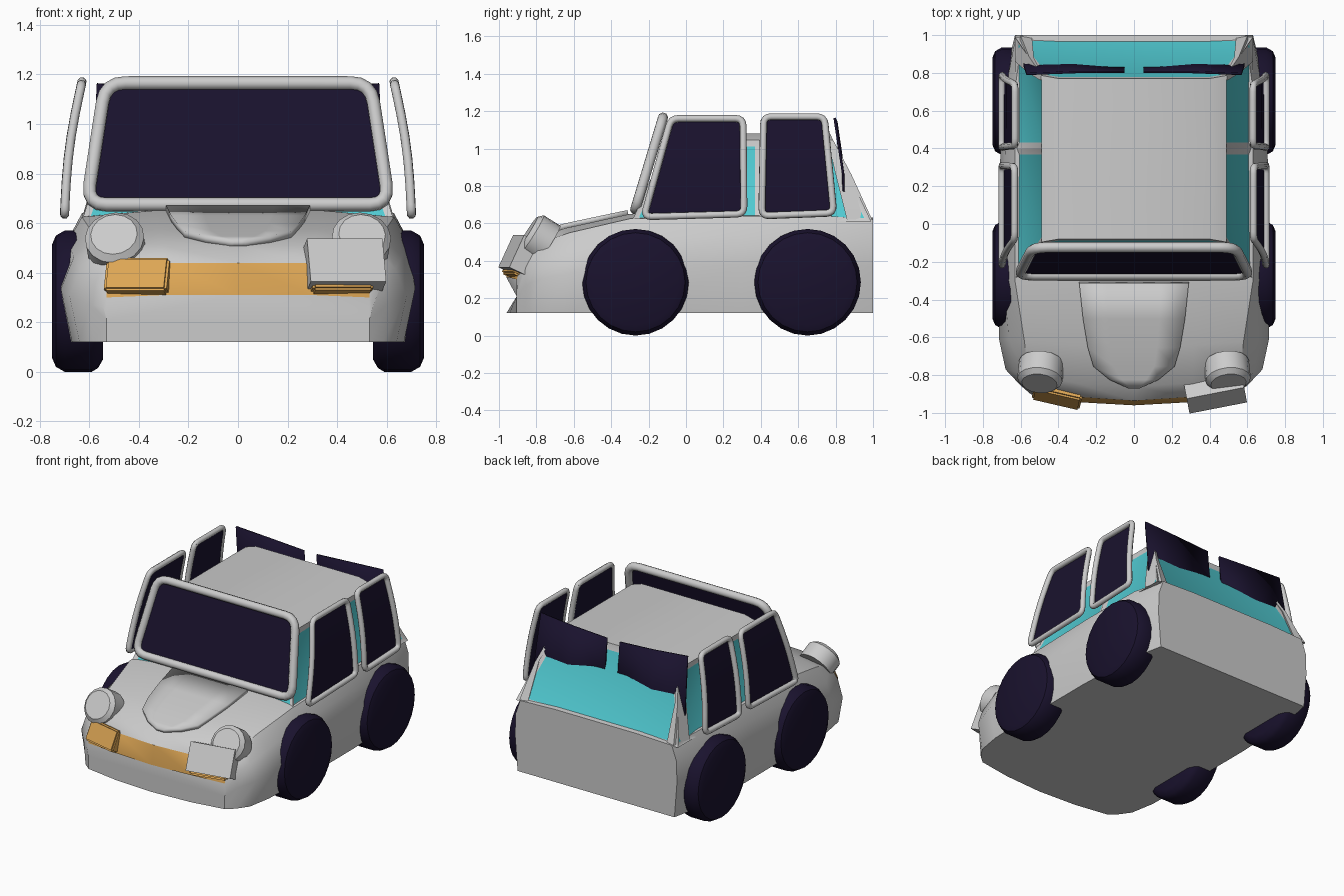
import bpy, bmesh
from math import sin, pi, radians
from mathutils import Vector

if "Cube" in bpy.data.objects:
    bpy.data.objects.remove(bpy.data.objects["Cube"])


def material(name, rgb):
    m = bpy.data.materials.new(name)
    m.diffuse_color = (*rgb, 1)
    m.use_nodes = True
    m.node_tree.nodes["Principled BSDF"].inputs["Base Color"].default_value = m.diffuse_color
    return m


DARK = material("dark_violet", (0.010, 0.006, 0.027))
CYAN = material("cyan_glass", (0.08, 0.58, 0.63))
ORANGE = material("orange", (0.72, 0.38, 0.09))
GREY = material("grey", (0.8, 0.8, 0.8))


def finish(name, bm, mats=(), angle=35):
    bmesh.ops.recalc_face_normals(bm, faces=bm.faces)
    me = bpy.data.meshes.new(name)
    bm.to_mesh(me)
    bm.free()
    ob = bpy.data.objects.new(name, me)
    bpy.context.collection.objects.link(ob)
    for m in mats:
        me.materials.append(m)
    bpy.ops.object.select_all(action='DESELECT')
    ob.select_set(True)
    bpy.context.view_layer.objects.active = ob
    bpy.ops.object.shade_smooth_by_angle(angle=radians(angle))
    return ob


def loft(bm, rings):
    """Closed rings joined in order and capped; returns side faces per span and the caps."""
    vs = [[bm.verts.new(p) for p in r] for r in rings]
    n = len(vs[0])
    spans = [[bm.faces.new((a[i], a[(i + 1) % n], b[(i + 1) % n], b[i])) for i in range(n)]
             for a, b in zip(vs, vs[1:])]
    return spans, bm.faces.new(vs[0][::-1]), bm.faces.new(vs[-1])


def grid(bm, rows):
    vs = [[bm.verts.new(p) for p in r] for r in rows]
    for a, b in zip(vs, vs[1:]):
        for i in range(len(a) - 1):
            bm.faces.new((a[i], a[i + 1], b[i + 1], b[i]))


def pane(name, corners, place, n=6):
    """Glass sheet from 4 flat corners (bottom-left, bottom-right, top-right, top-left)."""
    a, b, c, d = [Vector(p) for p in corners]
    bm = bmesh.new()
    grid(bm, [[place(*a.lerp(b, i / n).lerp(d.lerp(c, i / n), j / n)) for i in range(n + 1)]
              for j in range(n + 1)])
    return finish(name, bm, [DARK])


def frame(name, corners, place, r, rad):
    """Tube around a flat outline with rounded corners."""
    pts = []
    cs = [Vector(p) for p in corners]
    for i, p in enumerate(cs):
        q, s = cs[i - 1], cs[(i + 1) % len(cs)]
        a, b = p + (q - p).normalized() * rad, p + (s - p).normalized() * rad
        pts += [a.lerp(p, t / 4).lerp(p.lerp(b, t / 4), t / 4) for t in range(5)]
        e = s + (p - s).normalized() * rad
        pts += [b.lerp(e, t / 5) for t in range(1, 5)]
    cu = bpy.data.curves.new(name, 'CURVE')
    cu.dimensions = '3D'
    cu.bevel_depth, cu.bevel_resolution = r, 2
    sp = cu.splines.new('POLY')
    sp.points.add(len(pts) - 1)
    for k, p in zip(sp.points, pts):
        k.co = (*place(*p), 1)
    sp.use_cyclic_u = sp.use_smooth = True
    ob = bpy.data.objects.new(name, cu)
    bpy.context.collection.objects.link(ob)


# lower body: y, bottom / middle / shoulder half-widths, shoulder z, top z, nose curve
stations = [(-.96, .53, .53, .53, .30, .31, .07), (-.935, .585, .60, .53, .42, .44, .08),
            (-.86, .64, .68, .56, .49, .51, .07), (-.65, .67, .715, .58, .55, .575, .03),
            (-.30, .68, .715, .63, .625, .65, 0), (.30, .68, .71, .63, .64, .655, 0),
            (.75, .66, .69, .625, .64, .655, 0), (1.0, .61, .63, .59, .62, .63, 0)]
rings = []
for y, wb, wm, ws, zs, zt, bend in stations:
    zm = .12 + .5 * (zs - .12)
    half = [(wb * .55, .12), (wb, .12), (wm, zm), ((wm + ws) / 2 + .015, (zm + zs) / 2 + .05 * (zs - .12)),
            (ws, zs), (ws * .55, zt)]
    prof = [(0, .12)] + half + [(0, zt)] + [(-x, z) for x, z in half[::-1]]
    rings.append([(x, y + bend * (x / .6) ** 2, z) for x, z in prof])
bm = bmesh.new()
spans, _, _ = loft(bm, rings)
for f in spans[0][5:9]:          # grille band
    f.material_index = 1
finish("body", bm, [GREY, ORANGE])

# cabin with recessed windows
prof = [(.63, .61), (.49, 1.045), (.40, 1.08), (-.40, 1.08), (-.49, 1.045), (-.63, .61)]
rings = [[(x, b + (t - b) * (z - .61) / .47, z) for x, z in prof]
         for b, t in ((-.29, -.08), (.40, .40), (.99, .77))]
bm = bmesh.new()
spans, front, back = loft(bm, rings)
glass = [spans[0][0], spans[0][4], spans[1][0], spans[1][4], front, back]
bmesh.ops.recalc_face_normals(bm, faces=bm.faces)
bmesh.ops.inset_individual(bm, faces=glass, thickness=.045, depth=-.012)
for f in glass:
    f.material_index = 1
finish("cabin", bm, [GREY, CYAN])

# bonnet panel
rows = [(-.31, .29, .652), (-.5, .27, .612), (-.65, .245, .58), (-.75, .215, .55),
        (-.82, .13, .528), (-.865, .03, .512)]
bm = bmesh.new()
grid(bm, [[(w * k, y, z + .004) for k in (-1, -.5, 0, .5, 1)] for y, w, z in rows])
ob = finish("bonnet_panel", bm)
so = ob.modifiers.new("thickness", 'SOLIDIFY')
so.thickness, so.offset = .03, 0

# windscreen


def screen(x, z):
    return (x, -.27 + .145 * (z - .68) / .48, z)


corners = [(-.61, .675), (.61, .675), (.535, 1.165), (-.535, 1.165)]
frame("windscreen_frame", corners, screen, .028, .08)
pane("windscreen", [(-.59, .68), (.59, .68), (.525, 1.155), (-.525, 1.155)], screen)

# door windows and rear panes
for s, side in ((1, "right"), (-1, "left")):
    def bulge(y, z):
        t = (z - .64) / .53
        return (s * (.70 - .07 * t + .015 * sin(pi * t)), y, z)

    def inner(y, z):
        x, y, z = bulge(y, z)
        return (x - s * .012, y, z)
    for nm, cs in (("front", [(-.225, .635), (.31, .65), (.305, 1.16), (-.08, 1.16)]),
                   ("rear", [(.405, .64), (.79, .655), (.74, 1.17), (.415, 1.17)])):
        frame(f"{side}_{nm}_window_frame", cs, bulge, .019, .04)
        pane(f"{side}_{nm}_window", cs, inner)
    bm = bmesh.new()
    grid(bm, [[(s * .13, .84, .77), (s * .35, .86, .75), (s * .585, .85, .74)],
              [(s * .05, .84, .83), (s * .33, .853, .85), (s * .585, .845, .87)],
              [(s * .05, .81, 1.13), (s * .31, .81, 1.145), (s * .57, .80, 1.165)]])
    ob = finish(f"{side}_back_window", bm, [DARK])
    ob.modifiers.new("thickness", 'SOLIDIFY').thickness = .012

    # rear corner pillar
    bm = bmesh.new()
    loft(bm, [[(s * .63, .86, .62), (s * .60, .995, .62), (s * .54, .985, .62)],
              [(s * .56, .80, .86), (s * .555, .885, .86), (s * .53, .88, .86)],
              [(s * .495, .76, 1.04), (s * .49, .79, 1.04), (s * .48, .78, 1.04)]])
    finish(f"{side}_rear_pillar", bm)

    # wheels
    for nm, y in (("front", -.27), ("rear", .65)):
        bm = bmesh.new()
        loft(bm, [[(s * x, y + r * sin(2 * pi * i / 24), .285 + r * sin(2 * pi * i / 24 + pi / 2))
                   for i in range(24)]
                  for x, r in ((.545, .235), (.565, .27), (.59, .285), (.70, .285), (.735, .265), (.75, .23))])
        finish(f"{side}_{nm}_wheel", bm, [DARK])

    # round headlight
    bm = bmesh.new()
    bmesh.ops.create_cone(bm, cap_ends=True, segments=16, radius1=.12, radius2=.12, depth=.13)
    rim = [e for e in bm.edges if all(v.co.z > 0 for v in e.verts)]
    bmesh.ops.bevel(bm, geom=rim, offset=.025, segments=1, affect='EDGES')
    ob = finish(f"{side}_headlight", bm)
    ob.location = (s * .495, -.79, .52)
    ob.rotation_euler = (radians(58), 0, s * radians(6))


def box(name, loc, size, rot, mat=None, bev=0):
    bm = bmesh.new()
    bmesh.ops.create_cube(bm, size=1)
    bmesh.ops.scale(bm, vec=size, verts=bm.verts)
    if bev:
        bmesh.ops.bevel(bm, geom=bm.edges[:], offset=bev, segments=2, affect='EDGES')
    ob = finish(name, bm, [mat] if mat else [])
    ob.location, ob.rotation_euler = loc, [radians(a) for a in rot]


# front indicators and the box lamp
box("left_indicator", (-.405, -.905, .385), (.26, .06, .145), (-25, 0, -13), ORANGE, .01)
box("right_indicator", (.415, -.905, .375), (.25, .06, .12), (-25, 0, 13), ORANGE, .01)
box("box_lamp", (.43, -.89, .43), (.31, .10, .19), (-25, 0, 11))
